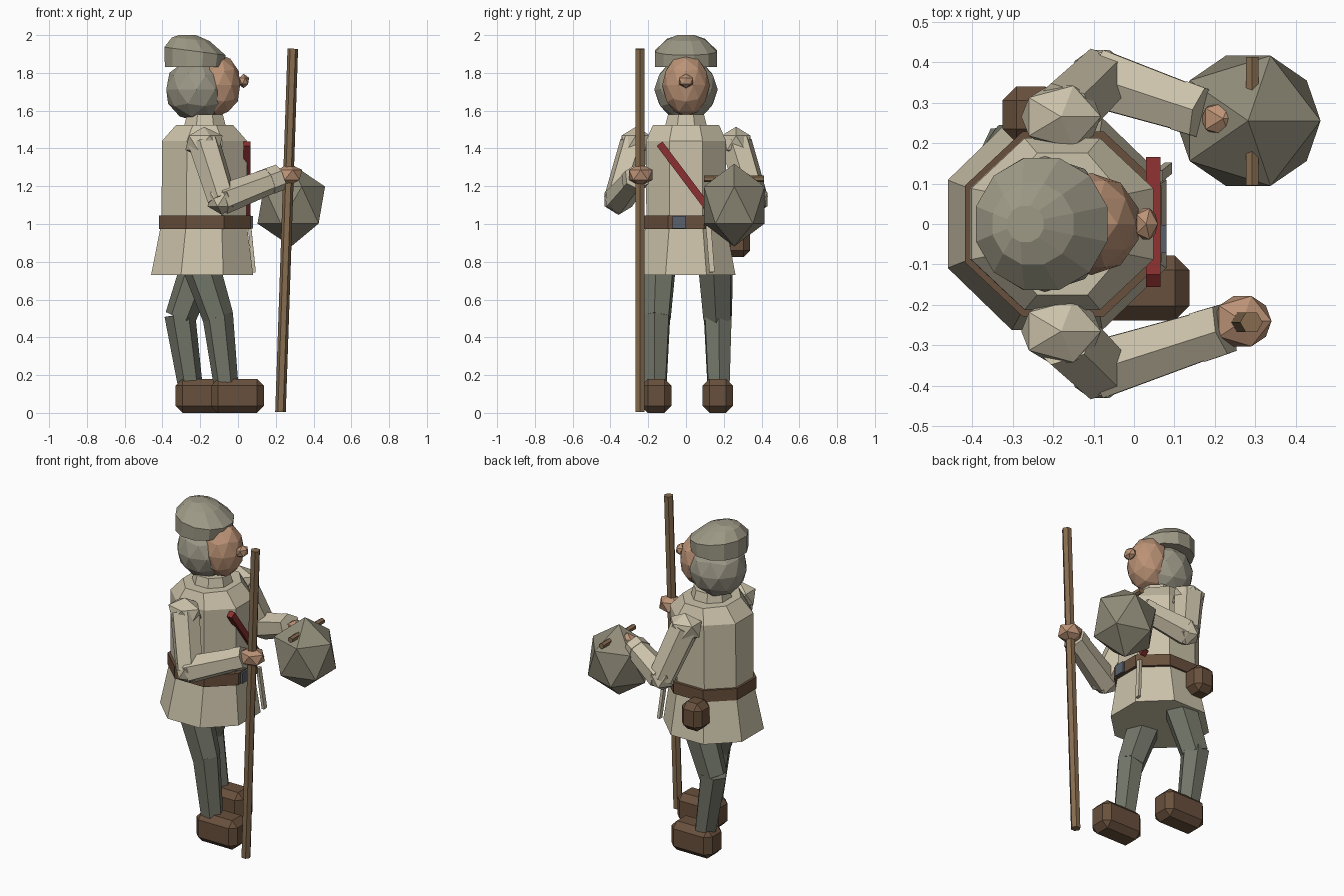
import bpy, bmesh
from math import sin, cos, pi
from mathutils import Vector, Matrix

if "Cube" in bpy.data.objects:
    bpy.data.objects.remove(bpy.data.objects["Cube"])

COL = dict(tunic=(.60, .54, .40), skin=(.50, .29, .18), hair=(.33, .31, .24), hat=(.34, .32, .24),
           cloth=(.17, .18, .14), leather=(.14, .08, .045), wood=(.24, .15, .08), red=(.26, .03, .03),
           metal=(.10, .12, .15), sack=(.28, .26, .19))
MATS = {}


def finish(name, bm, col):
    bmesh.ops.recalc_face_normals(bm, faces=bm.faces[:])
    me = bpy.data.meshes.new(name)
    bm.to_mesh(me)
    bm.free()
    if col not in MATS:
        MATS[col] = bpy.data.materials.new(col)
        MATS[col].diffuse_color = (*COL[col], 1)
    me.materials.append(MATS[col])
    ob = bpy.data.objects.new(name, me)
    bpy.context.collection.objects.link(ob)
    return ob


def ball(name, loc, scale, col, sub=1):
    bm = bmesh.new()
    bmesh.ops.create_icosphere(bm, subdivisions=sub, radius=1)
    bmesh.ops.transform(bm, matrix=Matrix.Translation(loc) @ Matrix.Diagonal((*scale, 1)), verts=bm.verts)
    return finish(name, bm, col)


def tube(name, a, b, r1, r2, col, n=6):
    a, b = Vector(a), Vector(b)
    d = b - a
    bm = bmesh.new()
    bmesh.ops.create_cone(bm, cap_ends=True, segments=n, radius1=r1, radius2=r2, depth=d.length)
    m = Matrix.Translation((a + b) / 2) @ d.to_track_quat('Z', 'Y').to_matrix().to_4x4()
    bmesh.ops.transform(bm, matrix=m, verts=bm.verts)
    return finish(name, bm, col)


def box(name, lo, hi, col, bevel=0):
    lo, hi = Vector(lo), Vector(hi)
    bm = bmesh.new()
    bmesh.ops.create_cube(bm, size=1)
    m = Matrix.Translation((lo + hi) / 2) @ Matrix.Diagonal((*(hi - lo), 1))
    bmesh.ops.transform(bm, matrix=m, verts=bm.verts)
    if bevel:
        bmesh.ops.bevel(bm, geom=bm.edges[:], offset=bevel, segments=1, affect='EDGES')
    return finish(name, bm, col)


def strip(name, a, b, w, t, col):
    """Flat bar from a to b: t thick in x, w wide across."""
    a, b = Vector(a), Vector(b)
    z = (b - a).normalized()
    y = z.cross(Vector((1, 0, 0))).normalized()
    x = y.cross(z)
    rot = Matrix((x, y, z)).transposed().to_4x4()
    bm = bmesh.new()
    bmesh.ops.create_cube(bm, size=1)
    m = Matrix.Translation((a + b) / 2) @ rot @ Matrix.Diagonal((t, w, (b - a).length, 1))
    bmesh.ops.transform(bm, matrix=m, verts=bm.verts)
    return finish(name, bm, col)


def loft(name, rings, n, col):
    """Stacked n-gon rings: (centre x, z, half x, half y, tilt in z)."""
    bm = bmesh.new()
    k = 1 / cos(pi / n)
    loops = []
    for cx, z, rx, ry, tilt in rings:
        ang = [2 * pi * (i + .5) / n for i in range(n)]
        loops.append([bm.verts.new((cx + k * rx * cos(t), k * ry * sin(t), z + tilt * cos(t))) for t in ang])
    for p, q in zip(loops, loops[1:]):
        for i in range(n):
            j = (i + 1) % n
            bm.faces.new((p[i], p[j], q[j], q[i]))
    bm.faces.new(loops[0])
    bm.faces.new(loops[-1])
    return finish(name, bm, col)


# Tunic, belt, collar
loft("tunic", [(-.19, .73, .27, .262, 0), (-.18, 1.01, .225, .21, 0),
               (-.177, 1.44, .225, .212, 0), (-.177, 1.525, .15, .175, 0)], 8, 'tunic')
loft("belt", [(-.175, .973, .243, .228, 0), (-.175, 1.045, .243, .228, 0)], 8, 'leather')
loft("collar", [(-.175, 1.50, .115, .115, 0), (-.175, 1.58, .095, .095, 0)], 8, 'tunic')
box("buckle", (.055, -.072, .975), (.08, -.002, 1.042), 'metal')
strip("sash", (.048, -.14, 1.425), (.048, .15, 1.04), .038, .036, 'red')
strip("belt_tail", (.06, .118, 1.0), (.085, .138, .745), .028, .018, 'tunic')
box("pouch", (-.325, .20, .825), (-.185, .34, .995), 'leather', .035)

# Head
ball("hair", (-.22, 0, 1.712), (.168, .168, .168), 'hair', 2)
ball("face", (-.105, 0, 1.735), (.122, .126, .165), 'skin', 2)
ball("nose", (.03, 0, 1.757), (.032, .045, .038), 'skin')
loft("cap", [(-.232, 1.83, .155, .163, 0), (-.228, 1.915, .162, .163, -.022),
             (-.25, 1.978, .10, .10, -.01), (-.268, 2.0, .045, .045, 0)], 12, 'hat')

# Arms
for side, s, wrist in (("right", -1, (.215, -.262, 1.245)), ("left", 1, (.16, .277, 1.225))):
    shoulder, elbow = Vector((-.18, s * .265, 1.43)), Vector((-.085, s * .358, 1.13))
    wrist = Vector(wrist)
    ball(side + "_shoulder", shoulder, (.11, .09, .085), 'tunic')
    tube(side + "_upper_arm", shoulder, elbow, .088, .08, 'tunic')
    ball(side + "_elbow", elbow, (.085, .085, .082), 'tunic')
    tube(side + "_forearm", elbow, wrist, .082, .066, 'tunic')
    tube(side + "_cuff", elbow.lerp(wrist, .84), wrist.lerp(elbow, -.03), .072, .07, 'tunic')
ball("right_hand", (.268, -.24, 1.26), (.08, .073, .06), 'skin')
ball("left_hand", (.22, .26, 1.235), (.06, .05, .05), 'skin')

# Staff and carried bundle with its handle rod
tube("staff", (.225, -.243, .005), (.29, -.243, 1.928), .028, .028, 'wood')
ball("bundle", (.282, .255, 1.10), (.2, .189, .219), 'sack')
tube("bundle_rod", (.292, .095, 1.24), (.292, .413, 1.24), .018, .018, 'wood')

# Legs and boots
for side, y, knee, ankle, toe in (("right", -.158, -.105, -.065, .137), ("left", .168, -.305, -.255, -.05)):
    s = -1 if y < 0 else 1
    tube(side + "_thigh", (-.2, y - s * .012, .79), (knee, y, .505), .1, .083, 'cloth')
    tube(side + "_shin", (knee - .003, y, .52), (ankle, y + s * .004, .16), .082, .066, 'cloth')
    box(side + "_boot", (toe - .28, y - .08, 0), (toe, y + .08, .18), 'leather', .036)

for m in bpy.data.materials:
    if m.users and not m.is_grease_pencil:
        m.use_nodes = True
        m.node_tree.nodes["Principled BSDF"].inputs["Base Color"].default_value = m.diffuse_color
